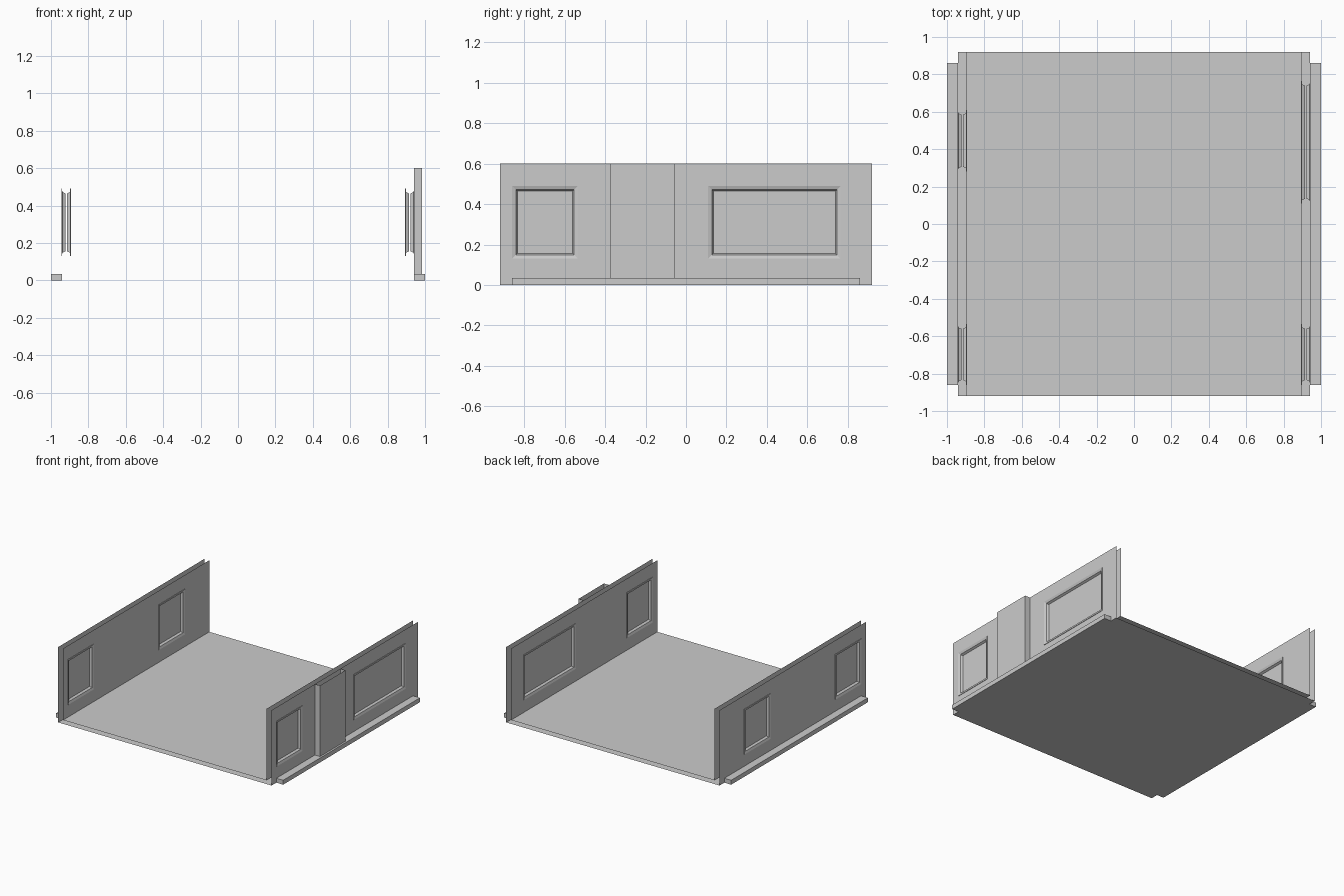
import bpy
import bmesh

if "Cube" in bpy.data.objects:
    bpy.data.objects.remove(bpy.data.objects["Cube"], do_unlink=True)

mat = bpy.data.materials.new("plain grey")
mat.use_nodes = True
GREY = (0.6, 0.6, 0.6, 1)
mat.diffuse_color = GREY
mat.node_tree.nodes["Principled BSDF"].inputs["Base Color"].default_value = GREY

INNER, OUTER = 0.897, 0.94      # wall sheets
MID = (INNER + OUTER) / 2
HALF_Y, TOP, FLOOR = 0.92, 0.60, 0.03
SILL, HEAD = 0.13, 0.49         # window height


def finish(name, bm):
    bmesh.ops.remove_doubles(bm, verts=bm.verts, dist=0.0001)
    mesh = bpy.data.meshes.new(name)
    bm.to_mesh(mesh)
    bm.free()
    mesh.materials.append(mat)
    obj = bpy.data.objects.new(name, mesh)
    bpy.context.collection.objects.link(obj)
    return obj


def quad(bm, pts, toward):
    """Add a quad whose normal points along the given direction."""
    face = bm.faces.new([bm.verts.new(p) for p in pts])
    face.normal_update()
    if sum(a * b for a, b in zip(face.normal, toward)) < 0:
        face.normal_flip()


def rect(x, y0, y1, z0, z1):
    return [(x, y0, z0), (x, y1, z0), (x, y1, z1), (x, y0, z1)]


def box(name, x0, x1, y0, y1, z0, z1):
    bm = bmesh.new()
    bmesh.ops.create_cube(bm, size=1)
    for v in bm.verts:
        v.co = (x1 if v.co.x > 0 else x0,
                y1 if v.co.y > 0 else y0,
                z1 if v.co.z > 0 else z0)
    return finish(name, bm)


def floor_sheet(name, x, z, up):
    bm = bmesh.new()
    quad(bm, [(-x, -HALF_Y, z), (x, -HALF_Y, z), (x, HALF_Y, z), (-x, HALF_Y, z)], (0, 0, up))
    finish(name, bm)


def wall_sheet(name, x, bottom, windows, facing):
    """Flat sheet with rectangular window openings."""
    bm = bmesh.new()
    ys = [-HALF_Y] + [y for w in windows for y in w] + [HALF_Y]
    for i, (y0, y1) in enumerate(zip(ys, ys[1:])):
        rows = [(bottom, SILL), (HEAD, TOP)] if i % 2 else [(bottom, TOP)]
        for z0, z1 in rows:
            quad(bm, rect(x, y0, y1, z0, z1), (facing, 0, 0))
    finish(name, bm)


def window(name, side, y0, y1):
    """Moulded frame on both faces of the wall, with a pane in the middle."""
    bm = bmesh.new()
    for sheet, out in ((OUTER, 1), (INNER, -1)):
        profile = [(0, sheet), (0, sheet + out * 0.004),
                   (0.018, sheet - out * 0.002), (0.026, MID + out * 0.003)]
        loops = [rect(side * x, y0 + d, y1 - d, SILL + d, HEAD - d) for d, x in profile]
        centre = (side * (sheet + out * 0.02), (y0 + y1) / 2, (SILL + HEAD) / 2)
        for k, (a, b) in enumerate(zip(loops, loops[1:])):
            for i in range(4):
                j = (i + 1) % 4
                pts = [a[i], a[j], b[j], b[i]]
                mid = [sum(p[n] for p in pts) / 4 for n in range(3)]
                toward = [c - m for c, m in zip(centre, mid)]
                if k == 0:
                    toward = [-t for t in toward]
                quad(bm, pts, toward)
        quad(bm, loops[-1], (side * out, 0, 0))
    finish(name, bm)


# Floor
floor_sheet("floor_top", INNER, FLOOR, 1)
floor_sheet("floor_underside", OUTER, 0, -1)

# Walls, windows and outside ledges
layout = {
    "left": (1, [(-0.86, -0.535), (0.11, 0.765)]),
    "right": (-1, [(-0.86, -0.535), (0.28, 0.61)]),
}
for label, (side, windows) in layout.items():
    wall_sheet(label + "_wall_outside", side * OUTER, 0, windows, side)
    wall_sheet(label + "_wall_inside", side * INNER, FLOOR, windows, -side)
    for place, (y0, y1) in zip(("front", "back"), windows):
        window(label + "_" + place + "_window", side, y0, y1)
    x0, x1 = sorted((side * OUTER, side * 1.0))
    box(label + "_ledge", x0, x1, -0.86, 0.86, 0, 0.035)

# Open-topped chimney breast on the left wall
bm = bmesh.new()
DEPTH, Y0, Y1 = 0.985, -0.375, -0.055
quad(bm, rect(DEPTH, Y0, Y1, 0.035, TOP), (1, 0, 0))
for y, d in ((Y0, -1), (Y1, 1)):
    quad(bm, [(OUTER, y, 0.035), (DEPTH, y, 0.035), (DEPTH, y, TOP), (OUTER, y, TOP)], (0, d, 0))
finish("chimney_breast", bm)
